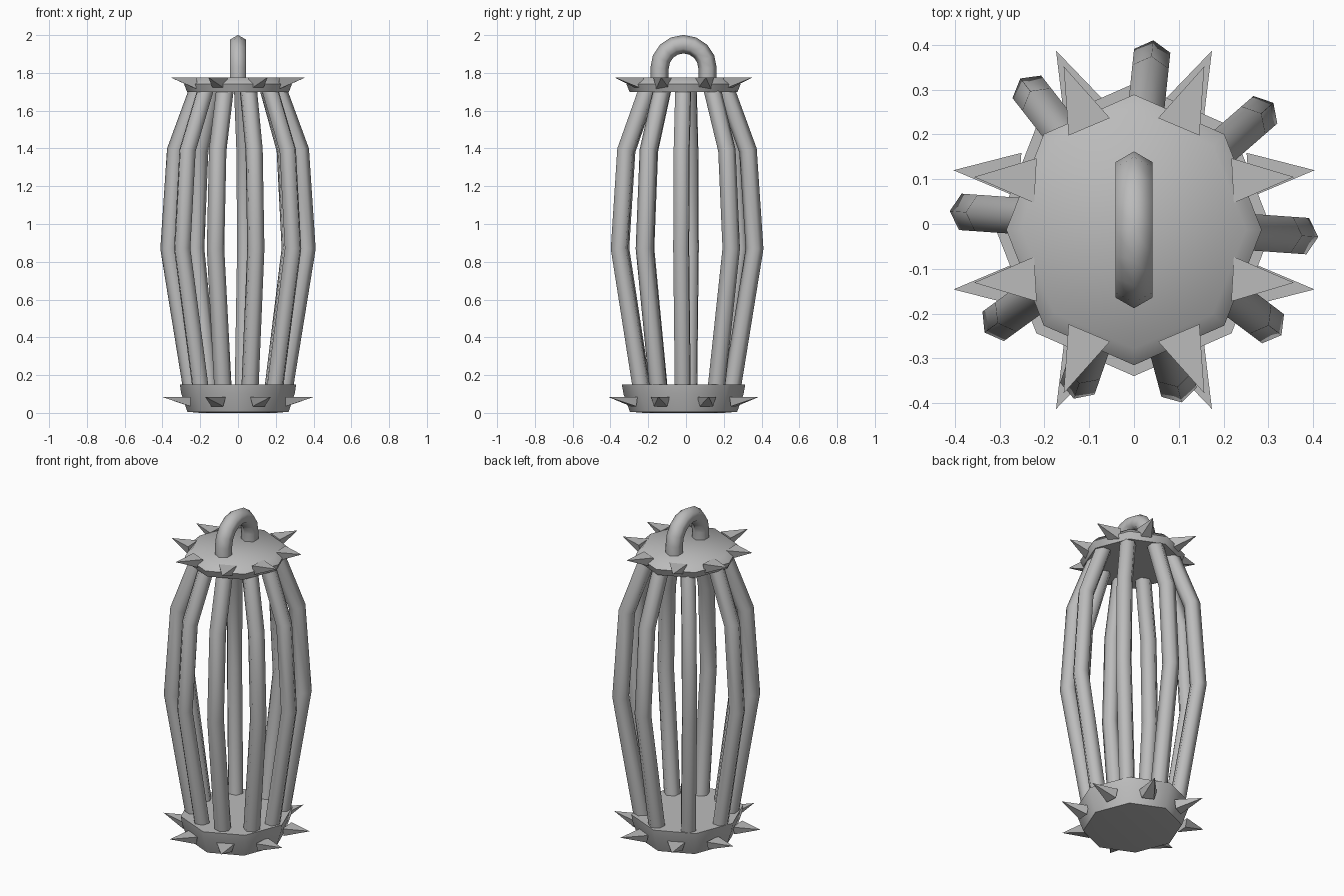
import bpy, bmesh, math
from mathutils import Vector

if "Cube" in bpy.data.objects:
    bpy.data.objects.remove(bpy.data.objects["Cube"], do_unlink=True)

CY = -0.013                      # shared centre of the plates along y
COLOUR = (0.5, 0.5, 0.5, 1)
iron = bpy.data.materials.new("grey iron")
iron.use_nodes = True
iron.diffuse_color = COLOUR
iron.node_tree.nodes["Principled BSDF"].inputs["Base Color"].default_value = COLOUR


def finish(bm, name, angle=None):
    bmesh.ops.recalc_face_normals(bm, faces=bm.faces)
    mesh = bpy.data.meshes.new(name)
    bm.to_mesh(mesh)
    bm.free()
    mesh.materials.append(iron)
    obj = bpy.data.objects.new(name, mesh)
    bpy.context.collection.objects.link(obj)
    if angle:
        bpy.ops.object.select_all(action='DESELECT')
        obj.select_set(True)
        bpy.context.view_layer.objects.active = obj
        bpy.ops.object.shade_smooth_by_angle(angle=math.radians(angle))
    return obj


def loft(bm, rings):
    """Skin a list of point rings and cap both ends."""
    loops = [[bm.verts.new(p) for p in ring] for ring in rings]
    n = len(loops[0])
    for a, b in zip(loops, loops[1:]):
        for i in range(n):
            j = (i + 1) % n
            bm.faces.new((a[i], a[j], b[j], b[i]))
    bm.faces.new(loops[0][::-1])
    bm.faces.new(loops[-1])


def plate(name, profile):
    """Eight-sided plate, slightly longer along y."""
    bm = bmesh.new()
    turns = [math.tau * k / 8 for k in range(8)]
    loft(bm, [[(r * math.cos(t), CY + 1.06 * r * math.sin(t), z) for t in turns]
              for r, z in profile])
    return finish(bm, name, 50)


def tube(name, path, side, radius):
    """Six-sided mitred tube along a path lying in the plane normal to side."""
    bm = bmesh.new()
    rings = []
    for i, p in enumerate(path):
        before = (p - path[i - 1]).normalized() if i else None
        after = (path[i + 1] - p).normalized() if i + 1 < len(path) else before
        before = before or after
        tangent = (before + after).normalized()
        up = tangent.cross(side) / max(0.5, tangent.dot(after))
        rings.append([p + radius * (up * math.cos(k * math.pi / 3)
                                    + side * math.sin(k * math.pi / 3)) for k in range(6)])
    loft(bm, rings)
    return finish(bm, name, 65)


def spikes(name, pairs, low, high, tip_z):
    """Eight flat-topped pyramids: two mirrored into all quarters."""
    bm = bmesh.new()
    for sx in (1, -1):
        for sy in (1, -1):
            for root, tip in pairs:
                a = Vector((root[0] * sx, CY + root[1] * sy, 0))
                b = Vector((tip[0] * sx, CY + tip[1] * sy, 0))
                across = (b - a).normalized().cross(Vector((0, 0, 1)))
                corners = [bm.verts.new(a + across * w + Vector((0, 0, z)))
                           for w, z in ((-0.05, high), (0.05, high), (0.035, low), (-0.035, low))]
                apex = bm.verts.new(b + Vector((0, 0, tip_z)))
                bm.faces.new(corners)
                for i in range(4):
                    bm.faces.new((corners[i], corners[(i + 1) % 4], apex))
    return finish(bm, name)


# Plates
plate("base_plate", [(0.2, 0), (0.268, 0.006), (0.3, 0.1), (0.308, 0.15)])
plate("top_plate", [(0.27, 1.70), (0.285, 1.74), (0.25, 1.775)])

# Spike rings
spikes("top_spikes", [((0.22, 0.11), (0.357, 0.118)), ((0.1, 0.23), (0.157, 0.365))],
       1.715, 1.776, 1.776)
spikes("base_spikes", [((0.255, 0.122), (0.403, 0.133)), ((0.11, 0.265), (0.174, 0.4))],
       0.035, 0.085, 0.085)

# Bulging cage bars
BAR_PROFILE = [(0.24, 0.1), (0.365, 0.87), (0.33, 1.39), (0.205, 1.73)]
for n, degrees in enumerate((84, 41, -4, -37, -75, -109, -144, 176, 128)):
    t = math.radians(degrees)
    out = Vector((math.cos(t), math.sin(t), 0))
    side = Vector((-math.sin(t), math.cos(t), 0))
    tube(f"cage_bar_{n + 1}", [out * r + Vector((0, 0, z)) for r, z in BAR_PROFILE],
         -side, 0.047)

# Hanging loop
ARCH = 0.127
arc = [Vector((0, CY + ARCH * math.cos(k * math.pi / 8), 1.825 + ARCH * math.sin(k * math.pi / 8)))
       for k in range(9)]
path = [Vector((0, CY + ARCH, 1.76))] + arc + [Vector((0, CY - ARCH, 1.76))]
tube("hanging_loop", path, Vector((1, 0, 0)), 0.048)
